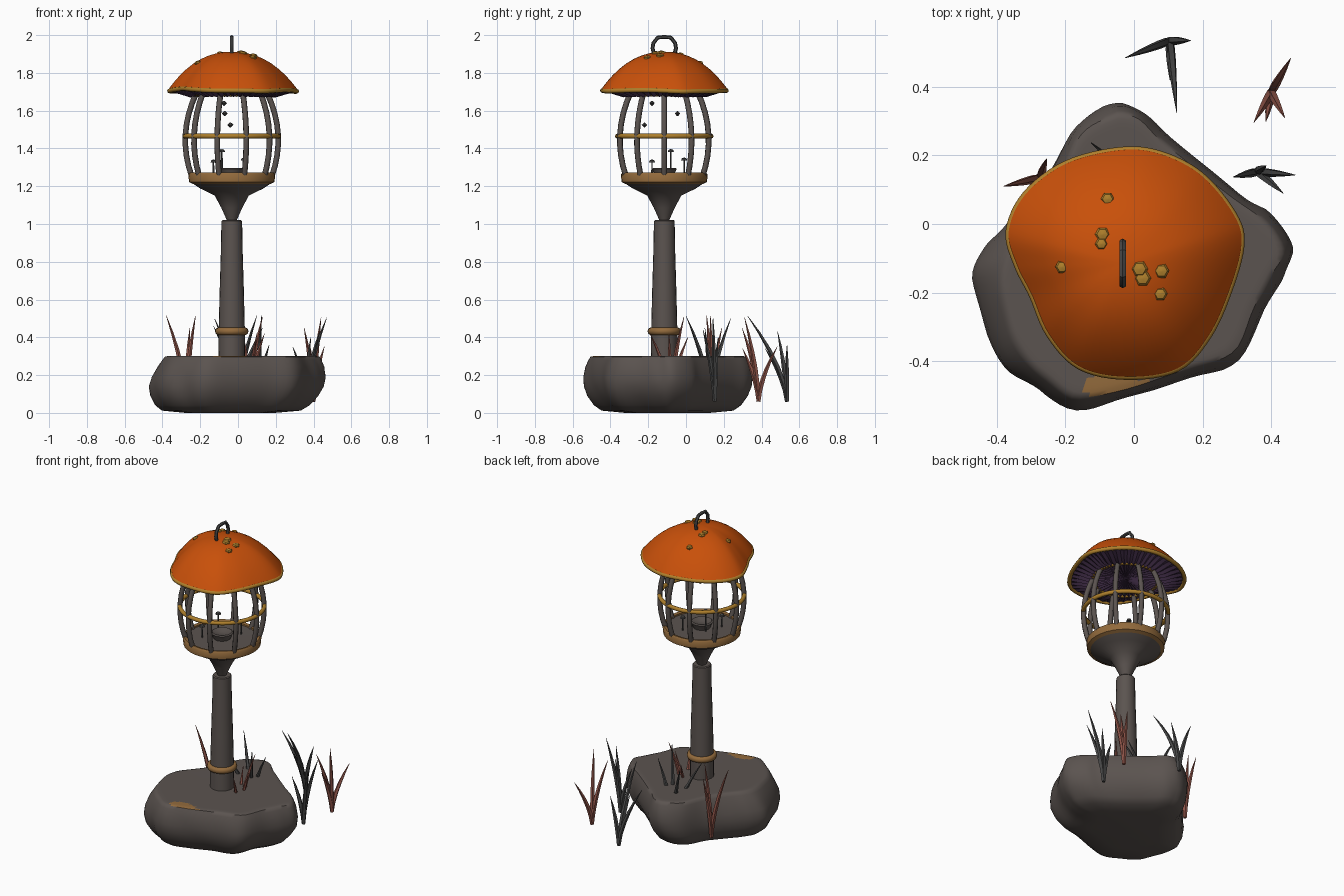
import bpy, math
from mathutils import Vector

if "Cube" in bpy.data.objects:
    bpy.data.objects.remove(bpy.data.objects["Cube"])
CX, CY = -0.033, -0.115          # axis of the lantern


def mat(name, r, g, b):
    m = bpy.data.materials.new(name)
    m.diffuse_color = (r, g, b, 1)
    m.use_nodes = True
    m.node_tree.nodes["Principled BSDF"].inputs["Base Color"].default_value = m.diffuse_color
    return m


STONE = mat("grey stone", 0.105, 0.088, 0.08)
ORANGE = mat("orange cap", 0.58, 0.08, 0.003)
GOLD = mat("dull gold", 0.43, 0.215, 0.025)
TAN = mat("tan bronze", 0.29, 0.145, 0.045)
PURPLE = mat("purple gills", 0.07, 0.035, 0.085)
RED = mat("red grass", 0.29, 0.095, 0.07)
DARK = mat("dark iron", 0.065, 0.065, 0.065)


class Part:
    """Collects rings and tubes into one object."""

    def __init__(self, name, *mats):
        self.name, self.mats, self.v, self.f = name, mats, [], []

    def loft(self, rings, cap=True, loop=False):
        n, k, s = len(rings[0]), len(rings), len(self.v)
        for r in rings:
            self.v += [tuple(p) for p in r]
        for i in range(k if loop else k - 1):
            a, b = s + i * n, s + (i + 1) % k * n
            self.f += [(a + j, a + (j + 1) % n, b + (j + 1) % n, b + j) for j in range(n)]
        if cap and not loop:
            self.f += [tuple(range(s + n - 1, s - 1, -1)), tuple(range(s + (k - 1) * n, s + k * n))]

    def lathe(self, prof, n=32, x=CX, y=CY, loop=False, cap=True):
        self.loft([[(x + r * math.cos(2 * math.pi * j / n), y + r * math.sin(2 * math.pi * j / n), z)
                    for j in range(n)] for r, z in prof], cap, loop)

    def tube(self, path, radii, n=8, ref=(0, 0, 1), loop=False):
        path, ref, rings, k = [Vector(p) for p in path], Vector(ref), [], len(path)
        for i, p in enumerate(path):
            a = path[i - 1] if loop or i else p
            b = path[(i + 1) % k] if loop or i < k - 1 else p
            t = (b - a).normalized()
            u = t.cross(ref).normalized()
            w = t.cross(u)
            r = radii[i] if isinstance(radii, list) else radii
            rings.append([p + r * (u * math.cos(q) + w * math.sin(q))
                          for q in (2 * math.pi * j / n for j in range(n))])
        self.loft(rings, True, loop)

    def build(self, angle=40, rule=None):
        me = bpy.data.meshes.new(self.name)
        me.from_pydata(self.v, [], self.f)
        for m in self.mats:
            me.materials.append(m)
        if rule:
            for p in me.polygons:
                p.material_index = rule(p.center)
        me.shade_smooth()
        me.set_sharp_from_angle(angle=math.radians(angle))
        me.update()
        ob = bpy.data.objects.new(self.name, me)
        bpy.context.collection.objects.link(ob)
        return ob


def spline(pts, sub):
    """Closed smooth outline through the points."""
    out, n = [], len(pts)
    for i in range(n):
        a, b, c, d = (Vector(pts[(i + k) % n]) for k in (-1, 0, 1, 2))
        for s in range(sub):
            t = s / sub
            out.append(0.5 * (2 * b + (c - a) * t + (2 * a - 5 * b + 4 * c - d) * t * t
                              + (3 * b - a - 3 * c + d) * t ** 3))
    return out


# rock base: outline scaled through levels, with a tan patch at the front rim
rock_pts = [(-.07, .35), (-.17, .29), (-.25, .15), (-.37, .01), (-.44, -.07), (-.475, -.16), (-.44, -.3),
            (-.38, -.42), (-.28, -.49), (-.17, -.545), (-.02, -.51), (.16, -.45), (.31, -.4),
            (.38, -.25), (.44, -.15), (.465, -.07), (.4, .03), (.31, .09), (.11, .25), (.02, .335)]
rock_out = spline(rock_pts, 5)
levels = [(.5, 0), (.78, .012), (.87, .04), (.95, .09), (.99, .14), (1, .19), (.98, .245), (.95, .28),
          (.93, .297), (.9, .3), (.87, .301), (.84, .301), (.8, .301), (.77, .301), (.5, .3), (.1, .3)]
rock = Part("rock_base", STONE, TAN)
rings = []
for s, z in levels:
    shift = -0.03 * max(0, 1 - z / .15)
    ring = []
    for j, p in enumerate(rock_out):
        d = p - Vector((-.02, -.1))
        lean = max(0, -d.normalized().x) ** 2 * max(0, min(z, .3) - .15) / .15   # left side leans in
        k = s * (1 - .13 * lean) * min(1, 1 + .012 * math.sin(j * .55 + z * 14))
        ring.append((-.02 + shift + d.x * k, -.1 + d.y * k, z))
    rings.append(ring)
rock.loft(rings)
rock.build(50, lambda c: int(c.z > .298 and ((c.x + .055) / .095) ** 2 + ((c.y + .475) / .045) ** 2 < 1))

# post and collar
post = Part("post", STONE)
post.lathe([(.07, .27), (.069, .45), (.064, .65), (.057, .88), (.055, 1.015), (.05, 1.02)], 20)
post.build()
collar = Part("post_collar", TAN)
collar.lathe([(.072 + .017 * math.cos(a), .432 + .02 * math.sin(a))
              for a in (math.pi * k / 4 for k in range(8))], 28, loop=True)
collar.build(60)

# lantern bowl, floor and gold band
bowl = Part("lantern_bowl", STONE)
bowl.lathe([(.022, 1.01), (.055, 1.085), (.09, 1.15), (.165, 1.187), (.215, 1.22), (.215, 1.258), (.01, 1.255)])
bowl.build(50)
band = Part("bowl_band", TAN)
band.lathe([(.205, 1.212), (.226, 1.222), (.23, 1.262), (.222, 1.272), (.205, 1.268)], 36, loop=True)
band.build(50)
tray = Part("inner_tray", STONE)
tray.lathe([(.05, 1.255), (.06, 1.28), (.066, 1.292), (.058, 1.297), (.02, 1.285)], 16)
tray.build()

# ten curved cage bars
bars = Part("cage_bars", STONE)
for k in range(10):
    a = math.radians(36 * k)
    c, s = math.cos(a), math.sin(a)
    path = []
    for i in range(9):
        t = i / 8
        r = .212 * (1 - t) + .185 * t + .19 * t * (1 - t)
        path.append((CX + r * c, CY + r * s, 1.25 + .45 * t))
    bars.tube(path, .0155, 7, ref=(-s, c, 0))
bars.build(60)

# cage hoops
for name, r, z in (("middle_hoop", .248, 1.465), ("top_hoop", .192, 1.688)):
    hoop = Part(name, GOLD)
    hoop.lathe([(r + .013 * math.cos(a), z + .013 * math.sin(a))
                for a in (math.pi * k / 4 for k in range(8))], 40, loop=True)
    hoop.build(60)

# mushroom cap, gold rim and ribbed gills
cap_pts = [(.318, -.06), (.295, .03), (.2, .145), (.08, .208), (-.04, .22), (-.2, .18), (-.32, .09),
           (-.37, -.02), (-.345, -.12), (-.3, -.21), (-.25, -.325), (-.16, -.42), (-.02, -.45),
           (.13, -.425), (.22, -.33), (.28, -.2)]
cap_out = spline(cap_pts, 6)


def cap_ring(t, z):
    """Scaled cap outline; narrow stretches of the rim lift slightly."""
    out = []
    for p in cap_out:
        x, y = p.x - CX, p.y - CY
        out.append((CX + x * t, CY + y * t, z + (.345 - math.hypot(x, y)) * .2 * t ** 3))
    return out


def dome(t):
    return 1.912 - .13 * t ** 2 - .072 * t ** 3


cap = Part("mushroom_cap", ORANGE)
cap.loft([cap_ring(t, dome(t)) for t in (1, .96, .9, .82, .72, .6, .48, .36, .24, .12, .02)], cap=False)
cap.f.append(tuple(range(len(cap.v) - len(cap_out), len(cap.v))))
cap.build(60)
rim = Part("cap_rim", GOLD)
rim.tube(cap_ring(.977, 1.705), .0125, 8, loop=True)
rim.build(60)
gills = Part("cap_gills", PURPLE)
gill_rings = []
for t, z, h in ((.96, 1.704, .002), (.8, 1.692, .006), (.66, 1.677, .006), (.55, 1.68, .005), (.05, 1.695, 0)):
    gill_rings.append([(x, y, zz + (h if j % 2 else -h)) for j, (x, y, zz) in enumerate(cap_ring(t, z))])
gills.loft(gill_rings[::-1], cap=False)
gills.f.append(tuple(range(len(cap_out))))
gills.build(30)

# warts on the cap, each seated on the dome
warts = Part("cap_warts", GOLD)
for x, y, r in ((-.077, .073, .02), (-.092, -.03, .022), (-.095, -.058, .019), (-.21, -.125, .02),
                (.016, -.131, .025), (.025, -.158, .025), (.08, -.137, .023), (.077, -.204, .021)):
    d = Vector((x - CX, y - CY))
    edge = max((Vector((p.x - CX, p.y - CY)) for p in cap_out), key=lambda e: e.normalized().dot(d.normalized()))
    z = dome(d.length / edge.length)
    warts.lathe([(r * .8, z - .015), (r, z - .002), (r * .75, z + .006), (r * .15, z + .01)], 6, x, y)
warts.build(30)

# hanging loop on top
loop = Part("hanging_loop", DARK)
loop.tube([(CX, CY + y, z) for y, z in ((-.052, 1.89), (-.062, 1.93), (-.058, 1.957), (-.035, 1.987),
           (0, 1.99), (.035, 1.987), (.058, 1.957), (.062, 1.93), (.052, 1.89))], .0105, 6, ref=(1, 0, 0))
loop.build(40)

# small sprouts on the floor and floating flecks inside the cage
bits = Part("sprouts_and_flecks", DARK)
for x, y, z in ((-.085, -.08, 1.385), (-.13, -.18, 1.33), (.03, -.01, 1.34)):
    bits.lathe([(.005, 1.255), (.004, z)], 6, x, y)
    bits.lathe([(.017, z - .004), (.013, z + .007), (.003, z + .011)], 7, x, y)
for x, y, z in ((-.075, -.18, 1.64), (-.07, -.045, 1.585), (-.04, -.22, 1.525)):
    bits.lathe([(.003, z - .014), (.017, z), (.003, z + .012)], 6, x, y)
bits.build(30)

# grass tufts: colour, root, blade tips
tufts = [
    (DARK, (.105, .535), [(-.025, .485, .43), (.165, .535, .36), (.125, .325, .515), (.105, .42, .34)]),
    (RED, (.4, .385), [(.457, .483, .35), (.35, .297, .45), (.385, .3, .34), (.44, .31, .505)]),
    (DARK, (.36, .153), [(.29, .137, .35), (.47, .143, .505), (.435, .09, .44), (.385, .17, .4)]),
    (RED, (-.275, .135), [(-.38, .11, .515), (-.255, .19, .45), (-.225, .13, .515)]),
    (DARK, (.0, .13), [(-.125, .237, .5), (-.13, .02, .46), (.1, .0, .515), (.13, .1, .45)]),
    (RED, (.06, -.08), [(.13, -.01, .51), (.1, -.19, .42), (.14, -.09, .42), (.03, .01, .4)])]
for i, (m, (x, y), tips) in enumerate(tufts):
    tuft = Part("grass_tuft_%d" % (i + 1), m)
    for tx, ty, tz in tips:
        path = [(x + (tx - x) * t ** 1.6, y + (ty - y) * t ** 1.6, .06 + (tz - .06) * t)
                for t in (0, .2, .4, .6, .8, 1)]
        tuft.tube(path, [.011, .013, .013, .011, .007, .001], 5, ref=(.8, .6, 0))
    tuft.build(30)
